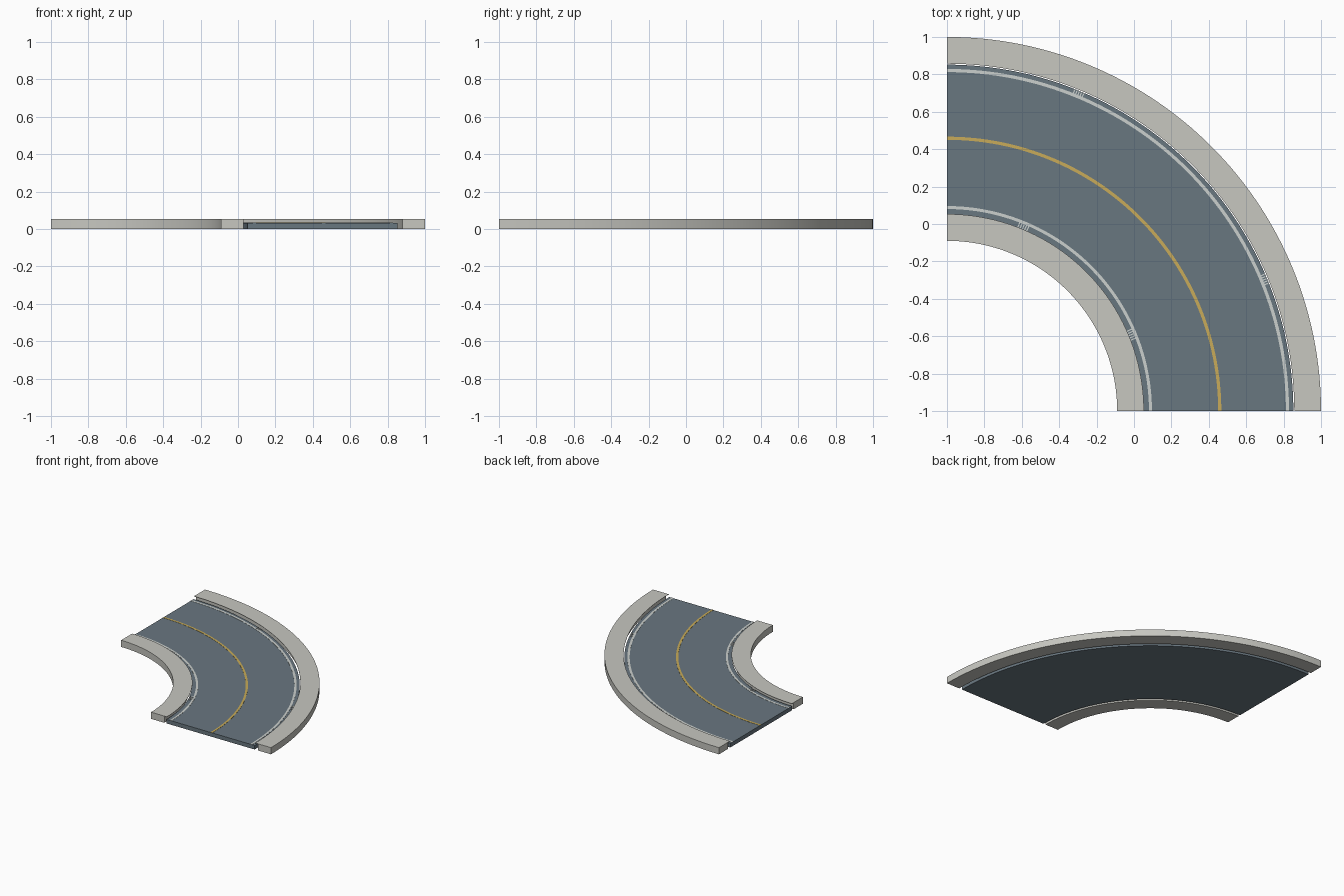
import bpy, bmesh, math

if "Cube" in bpy.data.objects:
    bpy.data.objects.remove(bpy.data.objects["Cube"])

CX, CY = -1.0, -1.0      # centre of the bend
SEGS = 64


def material(name, rgb):
    m = bpy.data.materials.new(name)
    m.diffuse_color = (*rgb, 1)
    m.use_nodes = True
    m.node_tree.nodes["Principled BSDF"].inputs["Base Color"].default_value = m.diffuse_color
    return m


concrete = material("pale concrete", (0.57, 0.57, 0.53))
asphalt = material("blue grey asphalt", (0.141, 0.184, 0.216))
white = material("off white paint", (0.60, 0.63, 0.61))
yellow = material("yellow paint", (0.58, 0.41, 0.10))


def finish(name, bm, mat):
    bmesh.ops.recalc_face_normals(bm, faces=bm.faces)
    me = bpy.data.meshes.new(name)
    bm.to_mesh(me)
    bm.free()
    ob = bpy.data.objects.new(name, me)
    bpy.context.collection.objects.link(ob)
    me.materials.append(mat)
    bpy.ops.object.select_all(action='DESELECT')
    ob.select_set(True)
    bpy.context.view_layer.objects.active = ob
    bpy.ops.object.shade_smooth_by_angle(angle=math.radians(30))
    return ob


def add_arc(bm, r0, r1, z0, z1, a0=0.0, a1=math.pi / 2, segs=SEGS):
    """Sweep a rectangular section around the bend and cap both ends."""
    rings = []
    for i in range(segs + 1):
        a = a0 + (a1 - a0) * i / segs
        rings.append([bm.verts.new((CX + r * math.cos(a), CY + r * math.sin(a), z))
                      for r, z in ((r0, z0), (r1, z0), (r1, z1), (r0, z1))])
    for p, q in zip(rings, rings[1:]):
        for k in range(4):
            n = (k + 1) % 4
            bm.faces.new((p[k], p[n], q[n], q[k]))
    bm.faces.new(rings[0])
    bm.faces.new(rings[-1])


def arc(name, mat, *dims):
    bm = bmesh.new()
    add_arc(bm, *dims)
    return finish(name, bm, mat)


# Road slab
arc("road", asphalt, 1.05, 1.852, 0.0, 0.033)

# Pavement bodies, with thin top slabs overhanging the gutter gap
arc("outer_pavement", concrete, 1.88, 2.0, 0.0, 0.0525)
arc("outer_pavement_top", concrete, 1.857, 2.0, 0.0525, 0.055)
arc("inner_pavement", concrete, 0.91, 1.03, 0.0, 0.0525)
arc("inner_pavement_top", concrete, 0.91, 1.053, 0.0525, 0.055)

# Painted lines
arc("outer_edge_line", white, 1.812, 1.829, 0.033, 0.0345)
arc("inner_edge_line", white, 1.08, 1.096, 0.033, 0.0345)
arc("centre_line", yellow, 1.45, 1.467, 0.033, 0.0345)

# Drain grates: short pale bars across each gutter
for side, r0, r1 in (("outer", 1.825, 1.852), ("inner", 1.053, 1.084)):
    mid = (r0 + r1) / 2
    for n, deg in enumerate((22.5, 67.5)):
        bm = bmesh.new()
        for k in range(-2, 3):
            a = math.radians(deg) + k * 0.013 / mid
            half = 0.003 / mid
            add_arc(bm, r0, r1, 0.033, 0.035, a - half, a + half, 1)
        finish(f"{side}_drain_grate_{n + 1}", bm, white)
